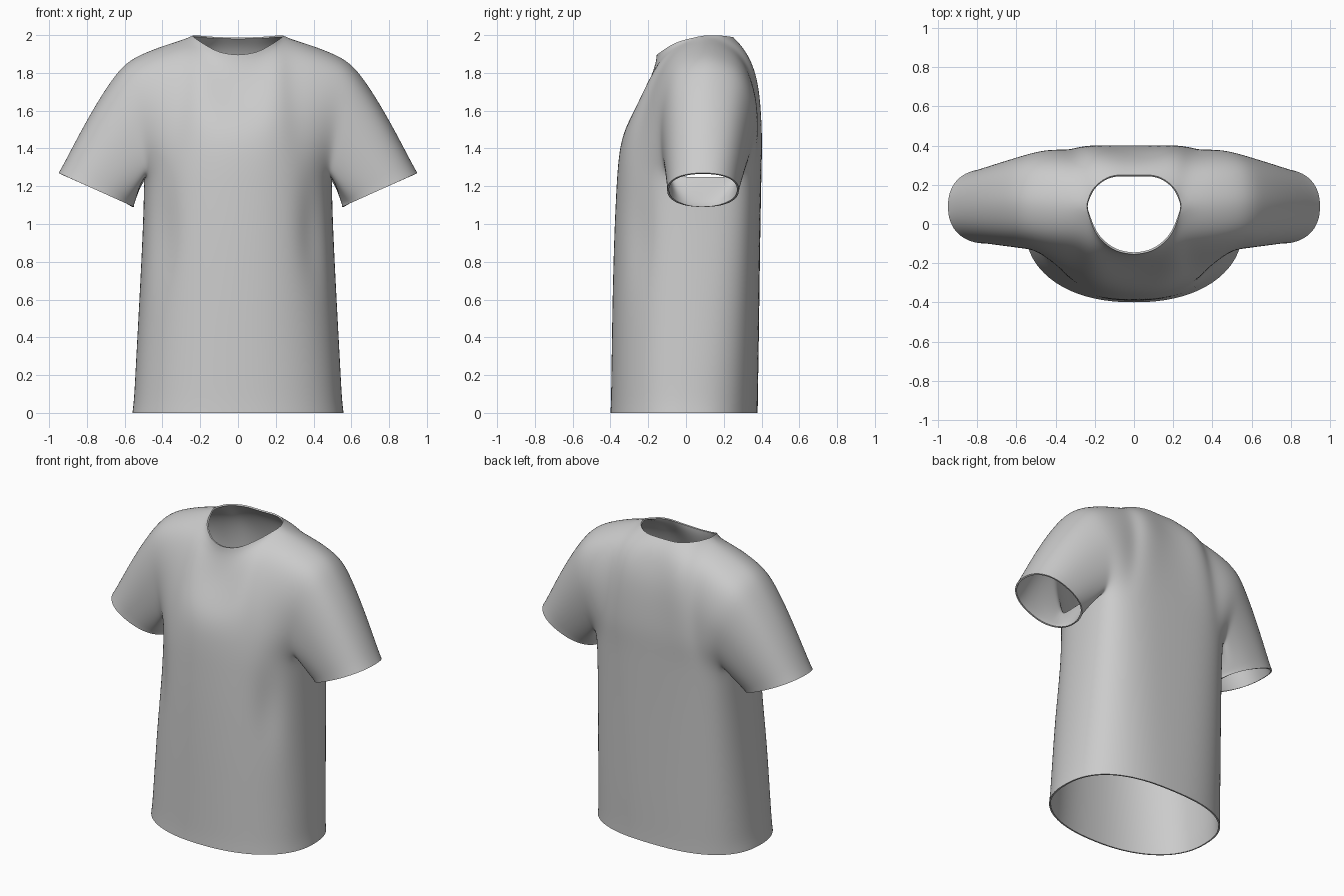
import bpy, bmesh
from math import sin, cos, pi, radians, exp
from mathutils import Vector

if "Cube" in bpy.data.objects:
    bpy.data.objects.remove(bpy.data.objects["Cube"])

NECK, SHOULDER, SIDE, ROWS = 8, 6, 8, 20
PANEL = NECK + SHOULDER
PIT = 1.26  # armpit height


def spline(pts, n):
    """Smooth curve through pts, resampled to n equal steps."""
    p = [Vector(q) for q in pts]
    p = [2 * p[0] - p[1]] + p + [2 * p[-1] - p[-2]]
    fine = []
    for i in range(1, len(p) - 2):
        a, b, c, d = p[i - 1:i + 3]
        for k in range(20):
            t = k / 20
            fine.append(0.5 * (2 * b + (c - a) * t + (2 * a - 5 * b + 4 * c - d) * t * t
                               + (3 * b - a - 3 * c + d) * t ** 3))
    fine.append(p[-2])
    dist = [0]
    for a, b in zip(fine, fine[1:]):
        dist.append(dist[-1] + (b - a).length)
    out, j = [], 0
    for k in range(n + 1):
        s = dist[-1] * k / n
        while j < len(fine) - 2 and dist[j + 1] < s:
            j += 1
        f = (s - dist[j]) / (dist[j + 1] - dist[j])
        out.append(fine[j].lerp(fine[j + 1], min(max(f, 0), 1)))
    return out


def coons(L, R, B, T, puff):
    """Patch between left, right, bottom and top curves, puffed near the shoulder."""
    m, n = len(L) - 1, len(B) - 1
    rows = []
    for j in range(m + 1):
        v, row = j / m, []
        for i in range(n + 1):
            u = i / n
            h = u * u * (3 - 2 * u)
            row.append(L[j] * (1 - h) + R[j] * h
                       + (B[i] - B[0] * (1 - h) - B[n] * h) * (1 - v)
                       + (T[i] - T[0] * (1 - h) - T[n] * h) * v
                       + Vector(puff) * sin(pi * u) ** 2 * sin(pi * v ** 2.5))
        rows.append(row)
    return rows


def add_grid(bm, rows):
    """Quads over rows of points, built on both sides of the centre."""
    for s in (1, -1):
        vs = [[bm.verts.new((s * p.x, p.y, p.z)) for p in r] for r in rows]
        for r0, r1 in zip(vs, vs[1:]):
            for i in range(len(r0) - 1):
                q = [r0[i], r0[i + 1], r1[i + 1], r1[i]]
                bm.faces.new(q if s > 0 else q[::-1])


# Body tube: columns run from front centre round the side to back centre
A_F, A_B = radians(68), radians(122)
angles = [A_F * i / PANEL for i in range(PANEL)]
angles += [A_F + (A_B - A_F) * i / SIDE for i in range(SIDE)]
angles += [A_B + (pi - A_B) * i / PANEL for i in range(PANEL + 1)]


def ring(z, w, yf, yb):
    t = z / PIT
    yc, pts = 0.07 * t, []
    for a in angles:
        c, s = cos(a), max(sin(a), 0)
        e = 0.9 if c > 0 else 0.8 - 0.22 * t
        d = yf - yc if c > 0 else yb - yc
        # soft drape fold below the chest
        fold = 1 - 0.06 * exp(-((a - 0.85) / 0.13) ** 2 - ((z - 0.95) / 0.24) ** 2)
        x = 0 if s < 1e-6 else w * s ** e
        pts.append(Vector((x * fold, yc + d * abs(c) ** e * fold, z)))
    return pts


# half width, front depth and back depth at rising heights
low = spline([(0.56, -0.40, 0.38), (0.545, -0.396, 0.385), (0.525, -0.39, 0.39),
              (0.508, -0.38, 0.395), (0.5, -0.367, 0.40)], 24)
body = [ring(PIT * i / 24, *p) for i, p in enumerate(low)]
top_ring = body[-1]
front_row = top_ring[:PANEL + 1]
side_row = top_ring[PANEL:PANEL + SIDE + 1]
back_row = top_ring[PANEL + SIDE:][::-1]

# Neckline, shoulder seam and armhole edges
neck_pt, tip = (0.245, 0.09, 1.998), (0.58, 0.12, 1.884)
seam = spline([neck_pt, (0.33, 0.1, 1.978), (0.46, 0.115, 1.932), tip], SHOULDER)
neck_f = spline([(0, -0.157, 1.894), (0.1, -0.135, 1.91), (0.195, -0.05, 1.962), neck_pt], NECK)
neck_b = spline([(0, 0.25, 1.987), (0.12, 0.245, 1.99), (0.21, 0.18, 1.998), neck_pt], NECK)
mid_f = spline([front_row[0], (0, -0.352, 1.4), (0, -0.325, 1.5), (0, -0.272, 1.6),
                (0, -0.218, 1.7), (0, -0.175, 1.81), (0, -0.157, 1.894)], ROWS)
mid_b = spline([back_row[0], (0, 0.40, 1.45), (0, 0.375, 1.7), (0, 0.335, 1.85),
                (0, 0.29, 1.95), (0, 0.25, 1.987)], ROWS)
arm_f = spline([front_row[-1], (0.49, -0.135, 1.42), (0.525, -0.12, 1.66),
                (0.565, -0.04, 1.83), tip], ROWS)
arm_b = spline([back_row[-1], (0.475, 0.355, 1.42), (0.515, 0.365, 1.63),
                (0.56, 0.29, 1.81), tip], ROWS)

# Sleeve: armhole loop blended to the cuff loop
hole = arm_f + arm_b[::-1][1:] + side_row[::-1][1:]
C = radians(140)
phis = [-C + C * i / ROWS for i in range(ROWS)] + [C * i / ROWS for i in range(ROWS)]
phis += [C + (2 * pi - 2 * C) * i / SIDE for i in range(SIDE + 1)]
sleeve = []
for k in range(17):
    t, loop = k / 16, []
    for p, f in zip(hole, phis):
        c, s = cos(f), sin(f)
        c = abs(c) ** 0.88 * (1 if c > 0 else -1)
        s = abs(s) ** 0.88 * (1 if s > 0 else -1)
        cuff = Vector((0.75 + 0.2 * c, 0.09 + 0.19 * s, 1.18 + 0.09 * c))
        bulge = Vector((0.02, 0, 0.012)) * sin(pi * t ** 0.7) * max(c, 0)
        loop.append(p.lerp(cuff, t) + bulge)
    sleeve.append(loop)

# Join the panels into one cloth surface
bm = bmesh.new()
add_grid(bm, body)
add_grid(bm, coons(mid_f, arm_f, front_row, neck_f + seam[1:], (0, -0.02, 0.025)))
add_grid(bm, [r[::-1] for r in coons(mid_b, arm_b, back_row, neck_b + seam[1:],
                                     (0, 0.025, 0.025))])
add_grid(bm, sleeve)
bmesh.ops.remove_doubles(bm, verts=bm.verts, dist=0.0008)
bmesh.ops.recalc_face_normals(bm, faces=bm.faces)
bm.normal_update()
chest = min(bm.faces, key=lambda f: f.calc_center_median().y)
if chest.normal.y > 0:
    bmesh.ops.reverse_faces(bm, faces=bm.faces)
inner = [v for v in bm.verts if not v.is_boundary]
for _ in range(6):
    bmesh.ops.smooth_vert(bm, verts=inner, factor=0.5,
                          use_axis_x=True, use_axis_y=True, use_axis_z=True)

mesh = bpy.data.meshes.new("shirt")
bm.to_mesh(mesh)
bm.free()
shirt = bpy.data.objects.new("shirt", mesh)
bpy.context.collection.objects.link(shirt)
bpy.context.view_layer.objects.active = shirt
shirt.select_set(True)

# Smooth the cloth, give it thickness, keep the rims crisp
sub = shirt.modifiers.new("smooth", 'SUBSURF')
sub.levels = sub.render_levels = 1
cloth = shirt.modifiers.new("cloth", 'SOLIDIFY')
cloth.thickness, cloth.offset = 0.01, -1
for name in ("smooth", "cloth"):
    bpy.ops.object.modifier_apply(modifier=name)
bpy.ops.object.shade_smooth_by_angle(angle=radians(50))
